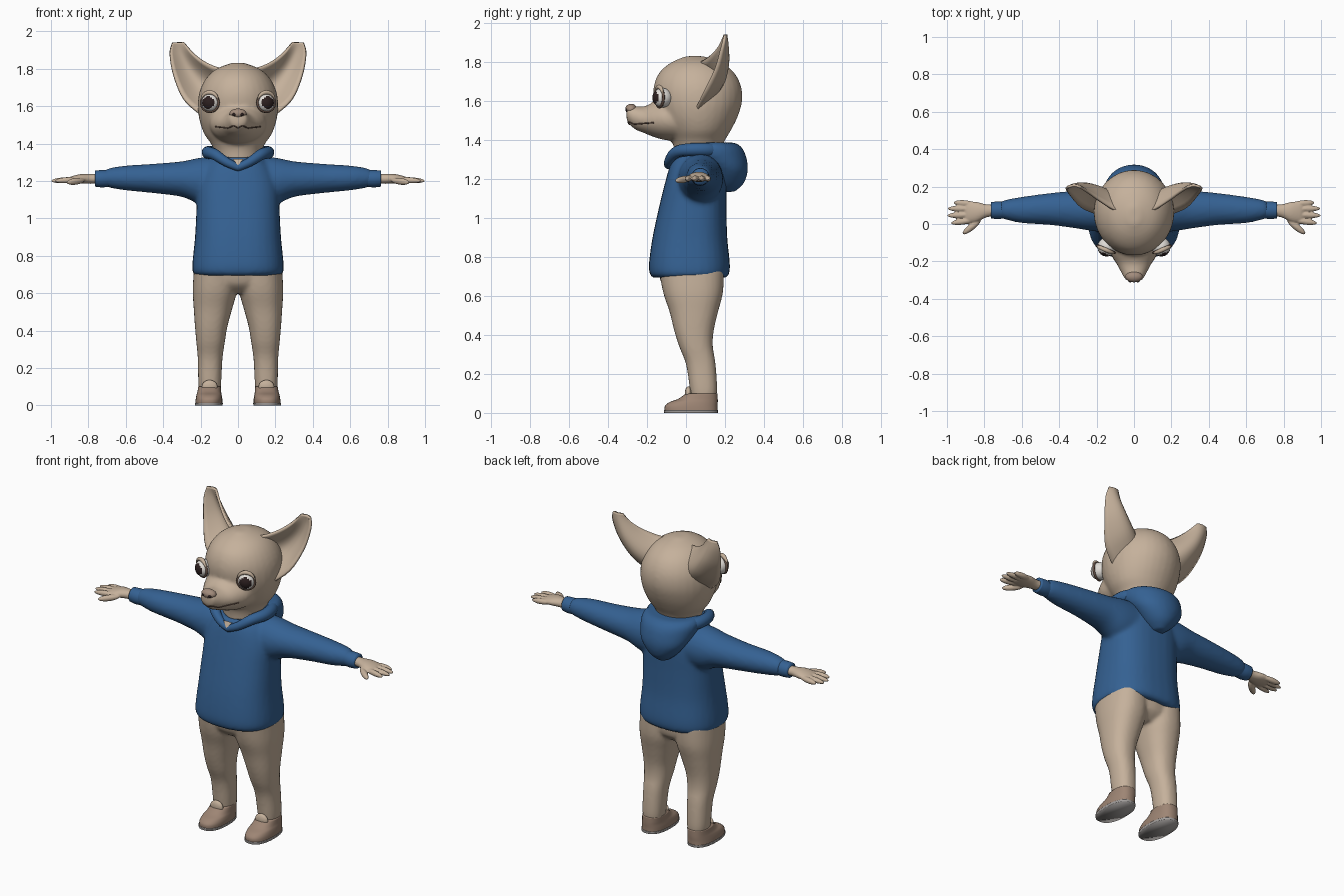
import bpy, bmesh, math
from mathutils import Vector, Matrix

cube = bpy.data.objects.get("Cube")
if cube:
    bpy.data.objects.remove(cube)


def material(name, r, g, b):
    m = bpy.data.materials.new(name)
    m.use_nodes = True
    m.diffuse_color = (r, g, b, 1)
    node = m.node_tree.nodes["Principled BSDF"]
    node.inputs["Base Color"].default_value = (r, g, b, 1)
    node.inputs["Roughness"].default_value = 0.8
    return m


TAN = material("tan", .56, .44, .33)
BLUE = material("hoodie blue", .035, .12, .29)
BROWN = material("shoe brown", .34, .235, .175)
GREY = material("sole grey", .36, .34, .33)
WHITE = material("eye white", .75, .72, .68)
DARK = material("iris dark", .025, .014, .014)
LID = material("eyelid brown", .13, .08, .06)
NOSE = material("nose brown", .36, .26, .2)


def spline(rows, steps=4):
    """Catmull-Rom interpolation between tuples of numbers."""
    out = []
    for i in range(len(rows) - 1):
        a, b, c, d = (rows[max(i - 1, 0)], rows[i], rows[i + 1],
                      rows[min(i + 2, len(rows) - 1)])
        for k in range(steps):
            t = k / steps
            out.append([q + t / 2 * (r - p + t * (2 * p - 5 * q + 4 * r - s
                        + t * (3 * q - p - 3 * r + s)))
                        for p, q, r, s in zip(a, b, c, d)])
    return out + [list(rows[-1])]


def loft(bm, axis, rings, side=1, n=32, power=2.0):
    """Skin oval sections (position, u min, u max, v min, v max) along an axis.
    Four numbers give a half width instead of the u range."""
    rings = [r if len(r) == 5 else (r[0], -r[1], r[1], r[2], r[3]) for r in rings]
    loops = []
    for p, u0, u1, v0, v1 in spline(rings):
        loop = []
        for k in range(n):
            a = math.tau * k / n
            c, s = math.cos(a), math.sin(a)
            u = (u0 + u1) / 2 + (u1 - u0) / 2 * math.copysign(abs(c) ** (2 / power), c)
            v = (v0 + v1) / 2 + (v1 - v0) / 2 * math.copysign(abs(s) ** (2 / power), s)
            co = {"x": (p, u, v), "y": (u, p, v), "z": (u, v, p)}[axis]
            loop.append(bm.verts.new((co[0] * side, co[1], co[2])))
        loops.append(loop)
    for a, b in zip(loops, loops[1:]):
        for k in range(n):
            j = (k + 1) % n
            bm.faces.new((a[k], a[j], b[j], b[k]))
    bm.faces.new(loops[0])
    bm.faces.new(loops[-1])


def ball(bm, centre, size, aim=(1, 0, 0)):
    """Ellipsoid whose x axis points along aim."""
    turn = Vector(aim).to_track_quat("X", "Z").to_matrix().to_4x4()
    bmesh.ops.create_uvsphere(bm, u_segments=24, v_segments=16, radius=1,
                              matrix=Matrix.Translation(centre) @ turn @ Matrix.Diagonal((*size, 1)))


def finish(name, bm, *mats, voxel=0, smooth=0):
    bmesh.ops.recalc_face_normals(bm, faces=bm.faces[:])
    for f in bm.faces:
        f.smooth = True
    me = bpy.data.meshes.new(name)
    bm.to_mesh(me)
    bm.free()
    for m in mats:
        me.materials.append(m)
    ob = bpy.data.objects.new(name, me)
    bpy.context.collection.objects.link(ob)
    if voxel:
        r = ob.modifiers.new("blend", "REMESH")
        r.mode, r.voxel_size, r.use_smooth_shade = "VOXEL", voxel, True
        s = ob.modifiers.new("soften", "SMOOTH")
        s.factor, s.iterations = 0.5, smooth
    return ob


def tube(name, points, radii, mat, closed=False):
    cu = bpy.data.curves.new(name, "CURVE")
    cu.dimensions, cu.bevel_depth, cu.bevel_resolution = "3D", 1, 4
    sp = cu.splines.new("POLY")
    sp.points.add(len(points) - 1)
    for pt, co, r in zip(sp.points, points, radii):
        pt.co, pt.radius = (*co, 1), r
    sp.use_cyclic_u, sp.use_smooth = closed, True
    cu.materials.append(mat)
    ob = bpy.data.objects.new(name, cu)
    bpy.context.collection.objects.link(ob)
    return ob


# Head: skull and neck blended with the muzzle
bm = bmesh.new()
loft(bm, "z", [(1.26, .1, -.055, .14), (1.35, .125, -.06, .18), (1.4, .145, -.075, .2),
               (1.45, .18, -.1, .23), (1.52, .205, -.14, .265), (1.6, .215, -.165, .288),
               (1.68, .205, -.165, .282), (1.75, .17, -.135, .245), (1.8, .115, -.075, .18),
               (1.832, .03, .0, .09)])
loft(bm, "y", [(.02, .16, 1.39, 1.62), (-.1, .15, 1.4, 1.62), (-.16, .125, 1.415, 1.6),
               (-.21, .095, 1.435, 1.575), (-.26, .068, 1.455, 1.575), (-.295, .048, 1.485, 1.58),
               (-.305, .03, 1.5, 1.57)])
head = finish("head", bm, TAN, voxel=.011, smooth=6)

# Ears: cupped leaves, outer edge to inner edge
bm = bmesh.new()
EAR = [(.19, .05, 1.55, .09, .07, 1.80, .11), (.285, .09, 1.635, .13, .09, 1.81, .11),
       (.34, .15, 1.76, .19, .13, 1.84, .075), (.362, .185, 1.88, .245, .17, 1.885, .035),
       (.35, .2, 1.94, .29, .2, 1.942, .005)]
for side in (1, -1):
    grid = []
    for row in spline(EAR):
        a, b = Vector(row[:3]), Vector(row[3:6])
        line = []
        for k in range(13):
            p = a.lerp(b, k / 12) + Vector((-.1, 1, 0)) * row[6] * math.sin(math.pi * k / 12)
            line.append(bm.verts.new((p.x * side, p.y, p.z)))
        grid.append(line)
    for a, b in zip(grid, grid[1:]):
        for k in range(12):
            quad = (a[k], a[k + 1], b[k + 1], b[k])
            bm.faces.new(quad if side > 0 else quad[::-1])
ears = finish("ears", bm, TAN)
shell = ears.modifiers.new("thickness", "SOLIDIFY")
shell.thickness, shell.offset = .014, 0

# Eyes: dark front chosen by direction, with brown rims
for side, label in ((1, "left"), (-1, "right")):
    centre, look = Vector((.145 * side, -.122, 1.618)), Vector((.42 * side, -1, .03)).normalized()
    bm = bmesh.new()
    ball(bm, centre, (.052, .05, .05), look)
    for f in bm.faces:
        f.material_index = int((f.calc_center_median() - centre).normalized().dot(look) > .74)
    finish(label + "_eye", bm, WHITE, DARK)
    across = look.cross(Vector((0, 0, 1))).normalized()
    up = across.cross(look)
    angles = [math.tau * k / 32 for k in range(32)]
    ring = [centre + look * .014 + across * .05 * math.cos(a) + up * .048 * math.sin(a) for a in angles]
    tube(label + "_eyelid_rim", ring, [.007] * 32, LID, True)
    lid = [p + look * .005 + up * .007 for p in ring[1:16]]
    tube(label + "_brow_fold", lid, [.012 * math.sin(math.pi * (k + 1) / 16) for k in range(15)], TAN)

# Nose and nostrils
bm = bmesh.new()
ball(bm, (0, -.282, 1.56), (.046, .03, .027))
finish("nose", bm, NOSE)
bm = bmesh.new()
for side in (1, -1):
    ball(bm, (.02 * side, -.304, 1.556), (.011, .008, .008))
finish("nostrils", bm, DARK)

# Mouth line laid on the muzzle surface
bpy.context.view_layer.update()
surface = head.evaluated_get(bpy.context.evaluated_depsgraph_get())
line = []
for k in range(-20, 21):
    x = k * .006
    z = 1.482 + .012 * math.sin(min(abs(x) / .05, 1) * math.pi) + .12 * max(abs(x) - .05, 0)
    hit, co, normal, face = surface.ray_cast((x, -1, z), (0, 1, 0))
    if hit:
        line.append(co)
tube("mouth_line", line, [.0035] * len(line), LID)

# Hoodie body blended with both sleeves
bm = bmesh.new()
loft(bm, "z", [(.695, .225, -.17, .205), (.715, .243, -.187, .222), (.77, .243, -.19, .225),
               (.9, .23, -.172, .212), (1.05, .222, -.14, .208), (1.18, .215, -.108, .208),
               (1.27, .18, -.082, .2), (1.33, .125, -.05, .18)], power=2.5)
for side in (1, -1):
    loft(bm, "x", [(.08, -.04, .19, 1.07, 1.335), (.2, -.04, .19, 1.075, 1.325),
                   (.3, -.025, .18, 1.115, 1.305), (.45, -.005, .165, 1.135, 1.292),
                   (.6, .005, .145, 1.15, 1.282), (.69, .025, .128, 1.165, 1.268),
                   (.72, .035, .112, 1.178, 1.25)], side)
finish("hoodie", bm, BLUE, voxel=.012, smooth=5)

# Cuffs
bm = bmesh.new()
for side in (1, -1):
    loft(bm, "x", [(.69, .03, .118, 1.168, 1.258), (.73, .027, .12, 1.166, 1.258),
                   (.765, .03, .117, 1.17, 1.256)], side)
finish("cuffs", bm, BLUE)

# Hood hanging at the back, and the rim that falls to a V in front
bm = bmesh.new()
loft(bm, "z", [(1.135, .03, .17, .25), (1.18, .085, .13, .298), (1.25, .14, .1, .318),
               (1.32, .17, .0, .308), (1.365, .172, -.01, .285), (1.388, .15, .02, .25)])
finish("hood", bm, BLUE, voxel=.012, smooth=4)
rim = spline([(0, -.092, 1.272, .02), (.06, -.085, 1.30, .024), (.125, -.045, 1.342, .03),
              (.16, .04, 1.352, .034), (.13, .14, 1.35, .036), (0, .2, 1.345, .036)])
rim += [(-x, y, z, r) for x, y, z, r in rim[-2:0:-1]]
tube("hood_rim", [p[:3] for p in rim], [p[3] for p in rim], BLUE, True)
band = [(.115 * math.sin(a), .06 - .13 * math.cos(a), 1.325 - .02 * math.cos(a))
        for a in (math.tau * k / 40 for k in range(40))]
tube("neck_band", band, [.02] * 40, BLUE, True)

# Bare V at the throat
bm = bmesh.new()
bm.faces.new([bm.verts.new(p) for p in ((-.03, -.098, 1.318), (0, -.115, 1.283), (.03, -.098, 1.318))])
finish("throat_patch", bm, TAN)

# Hands: wrist, palm, four fingers and a thumb
for side, label in ((1, "left"), (-1, "right")):
    bm = bmesh.new()
    loft(bm, "x", [(.74, .042, .105, 1.185, 1.238), (.79, .035, .105, 1.185, 1.238),
                   (.84, .012, .118, 1.186, 1.237), (.89, .008, .12, 1.19, 1.225),
                   (.905, .02, .11, 1.195, 1.215)], side)
    for y, tip, y_tip in ((.107, .965, .115), (.08, .998, .083), (.05, 1.0, .045), (.022, .98, .004)):
        a, b = Vector((.85 * side, y, 1.208)), Vector((tip * side, y_tip, 1.2))
        ball(bm, (a + b) / 2, ((b - a).length / 2, .0165, .016), b - a)
    ball(bm, (.868 * side, -.015, 1.198), (.062, .018, .018), (.75 * side, -.6, -.1))
    finish(label + "_hand", bm, TAN, voxel=.005, smooth=3)

# Trousers: both legs blended at the hips
bm = bmesh.new()
loft(bm, "z", [(.6, .15, -.06, .13), (.65, .21, -.12, .18), (.74, .23, -.145, .19)])
for side in (1, -1):
    loft(bm, "z", [(.05, .098, .202, .03, .15), (.12, .09, .212, .02, .16), (.25, .083, .215, .0, .152),
                   (.34, .07, .223, -.035, .138), (.42, .057, .23, -.06, .142), (.52, .03, .237, -.085, .165),
                   (.62, .004, .242, -.118, .19), (.74, .002, .235, -.14, .195)], side, power=2.3)
finish("trousers", bm, TAN, voxel=.011, smooth=4)

# Shoes with thin soles and a tan tongue
for side, label in ((1, "left"), (-1, "right")):
    bm = bmesh.new()
    loft(bm, "z", [(.012, .084, .228, -.11, .162), (.035, .084, .226, -.108, .162),
                   (.055, .087, .222, -.085, .163), (.072, .09, .217, -.04, .163),
                   (.1, .092, .213, .0, .162)], side, power=2.4)
    finish(label + "_shoe", bm, BROWN)
    bm = bmesh.new()
    loft(bm, "z", [(0, .082, .23, -.112, .163), (.014, .081, .231, -.114, .164)], side, power=2.4)
    finish(label + "_sole", bm, GREY)
    bm = bmesh.new()
    ball(bm, (.152 * side, .012, .1), (.042, .018, .036))
    finish(label + "_shoe_tongue", bm, TAN)
